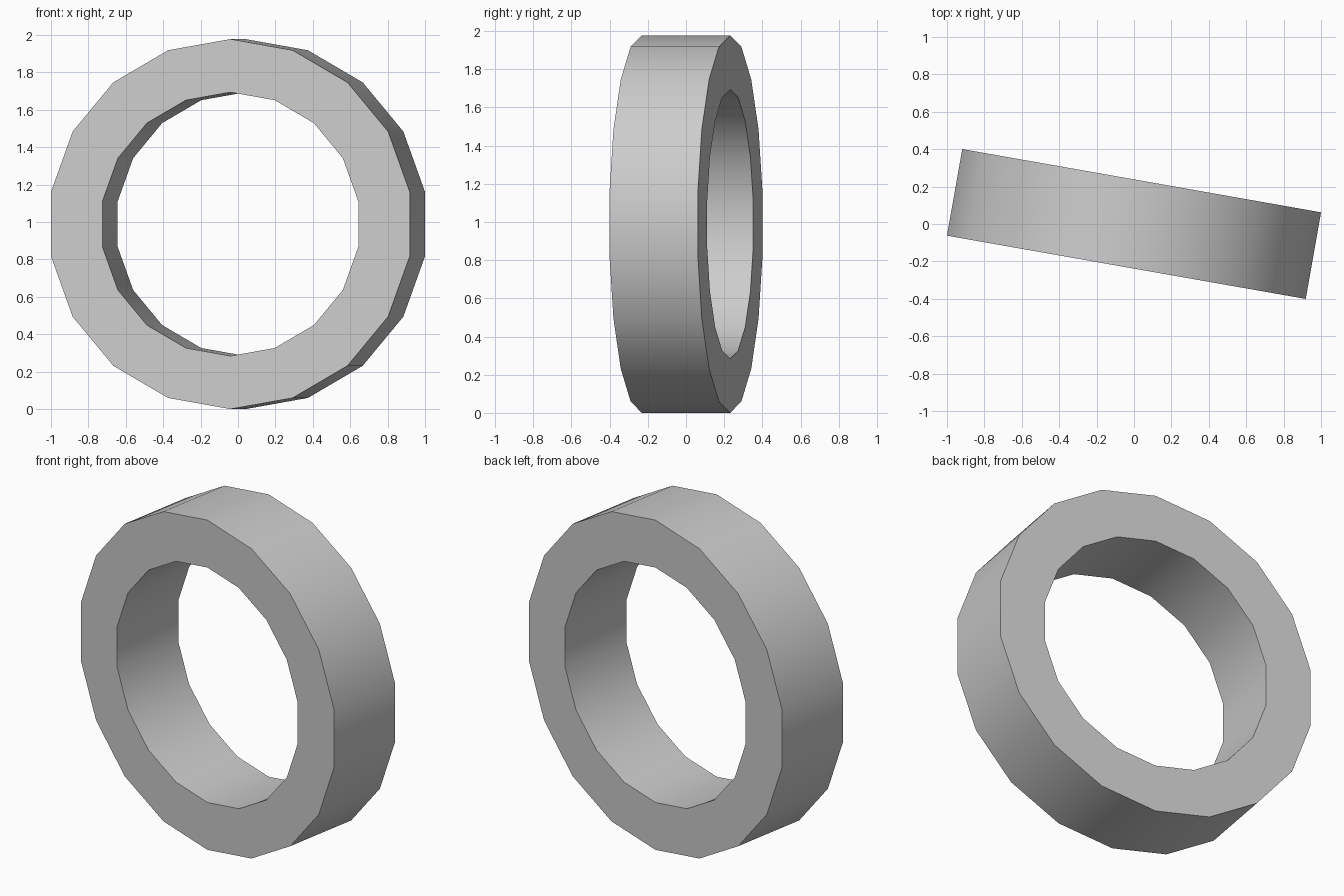
import bpy, bmesh
from math import sin, cos, radians, tau

if "Cube" in bpy.data.objects:
    bpy.data.objects.remove(bpy.data.objects["Cube"])

SIDES, OUTER, INNER, DEPTH = 18, 0.989, 0.705, 0.47

bm = bmesh.new()


def loop(radius, y):
    """One polygon loop, with a corner at the very top."""
    return [bm.verts.new((radius * sin(tau * i / SIDES), y, OUTER + radius * cos(tau * i / SIDES)))
            for i in range(SIDES)]


# Rectangular cross-section carried round the ring
h = DEPTH / 2
loops = [loop(OUTER, -h), loop(OUTER, h), loop(INNER, h), loop(INNER, -h)]
for k in range(4):
    a, b = loops[k], loops[(k + 1) % 4]
    for i in range(SIDES):
        j = (i + 1) % SIDES
        face = bm.faces.new((a[i], a[j], b[j], b[i]))
        face.smooth = True
bmesh.ops.recalc_face_normals(bm, faces=bm.faces)

mesh = bpy.data.meshes.new("ring")
bm.to_mesh(mesh)
bm.free()
ring = bpy.data.objects.new("ring", mesh)
bpy.context.collection.objects.link(ring)

# Turned slightly about the vertical
ring.rotation_euler.z = radians(-10)

# Smooth walls, sharp rims
bpy.context.view_layer.objects.active = ring
ring.select_set(True)
bpy.ops.object.shade_smooth_by_angle(angle=radians(30))
